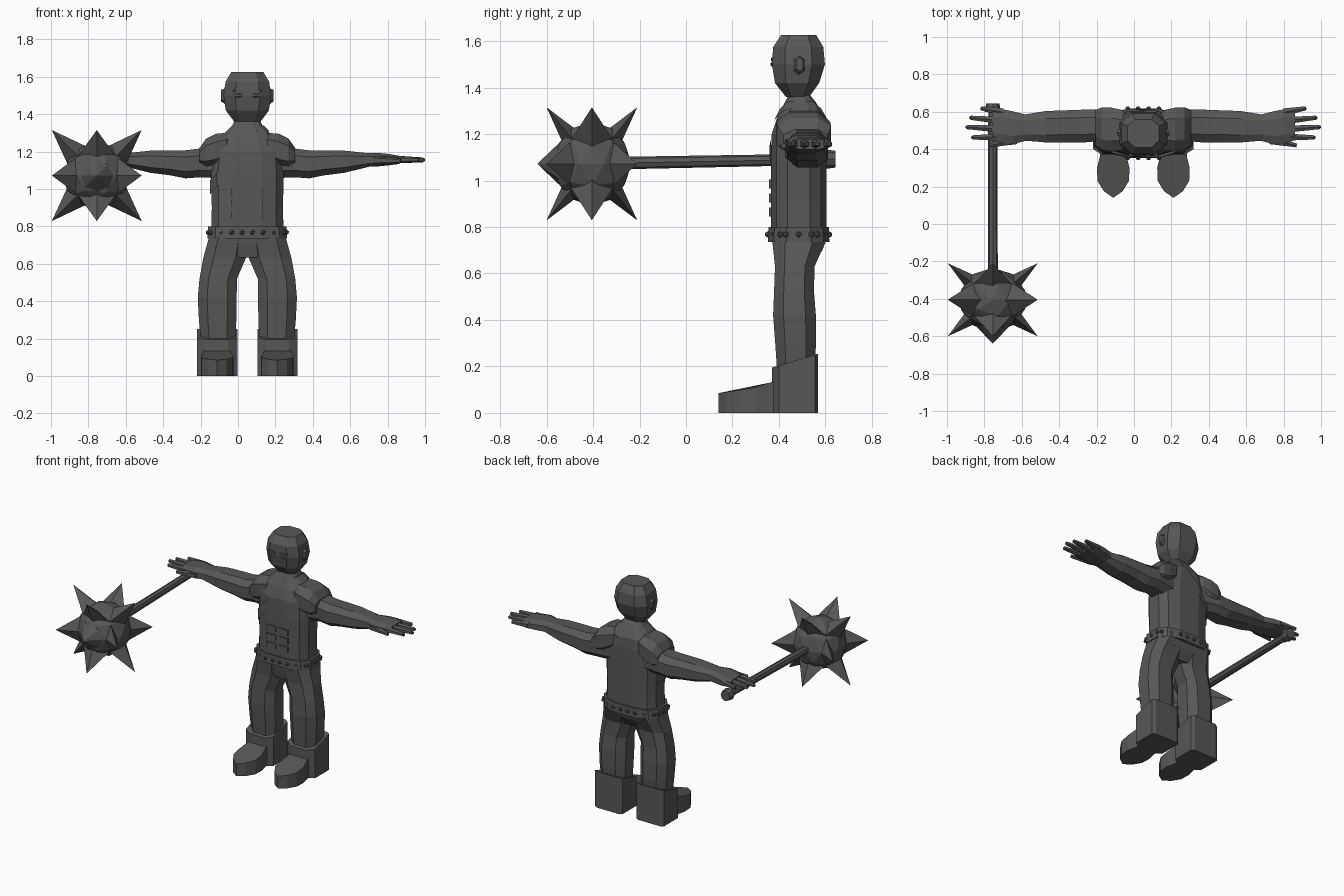
import bpy, bmesh, math
from mathutils import Vector, Matrix

if "Cube" in bpy.data.objects:
    bpy.data.objects.remove(bpy.data.objects["Cube"])

CX = 0.05  # body mirror plane
mat = bpy.data.materials.new("dark grey")
mat.diffuse_color = (0.1, 0.096, 0.092, 1)
mat.use_nodes = True
mat.node_tree.nodes["Principled BSDF"].inputs["Base Color"].default_value = mat.diffuse_color


def finish(name, bm):
    bmesh.ops.recalc_face_normals(bm, faces=bm.faces)
    me = bpy.data.meshes.new(name)
    bm.to_mesh(me)
    bm.free()
    me.materials.append(mat)
    ob = bpy.data.objects.new(name, me)
    bpy.context.collection.objects.link(ob)
    return ob


def bridge(bm, loops):
    n = len(loops[0])
    for a, b in zip(loops, loops[1:]):
        for i in range(n):
            j = (i + 1) % n
            bm.faces.new((a[i], a[j], b[j], b[i]))
    bm.faces.new(loops[0])
    bm.faces.new(loops[-1])


def loft(bm, rings, n=8, axis='z', s=1, p=0.75, grow=0):
    """rings: (position, centre 1, centre 2, radius 1, radius 2)"""
    top = math.cos(math.pi / n) ** p
    sp = lambda v: math.copysign(abs(v) ** p, v) / top
    loops = []
    for t, c1, c2, r1, r2 in rings:
        loop = []
        for i in range(n):
            a = 2 * math.pi * (i + 0.5) / n
            u = c1 + (r1 + grow) * sp(math.cos(a))
            v = c2 + (r2 + grow) * sp(math.sin(a))
            co = (u, v, t) if axis == 'z' else (t, u, v)
            loop.append(bm.verts.new((CX + s * (co[0] - CX), co[1], co[2])))
        loops.append(loop)
    bridge(bm, loops)


def tube(bm, a, b, r1, r2, n=6, s=1):
    a, b = Vector(a), Vector(b)
    for v in (a, b):
        v.x = CX + s * (v.x - CX)
    d = b - a
    m = Matrix.Translation((a + b) / 2) @ d.to_track_quat('Z', 'Y').to_matrix().to_4x4()
    bmesh.ops.create_cone(bm, cap_ends=True, segments=n, radius1=r1, radius2=r2,
                          depth=d.length, matrix=m)


def box(bm, c, size, rot=0):
    m = Matrix.Translation(c) @ Matrix.Rotation(rot, 4, 'Y') @ Matrix.Diagonal((*size, 1))
    bmesh.ops.create_cube(bm, size=1, matrix=m)


def ball(bm, c, r, sub=1):
    m = Matrix.Translation(c) @ Matrix.Diagonal((*r, 1))
    bmesh.ops.create_icosphere(bm, subdivisions=sub, radius=1, matrix=m)


def prism(bm, outline, top):
    low = [bm.verts.new((x, y, 0)) for x, y in outline]
    high = [bm.verts.new((x, y, top(y))) for x, y in outline]
    bridge(bm, [low, high])


# torso and neck
torso = [(0.74, CX, .485, .195, .12), (0.9, CX, .485, .19, .12),
         (1.08, CX, .485, .195, .12), (1.2, CX, .487, .185, .118),
         (1.27, CX, .495, .15, .103), (1.34, CX, .492, .08, .065),
         (1.37, CX, .488, .067, .044), (1.43, CX, .488, .065, .044)]
bm = bmesh.new()
loft(bm, torso, 12, p=0.7)
finish("torso", bm)

# diagonal strap, a slice of a slightly larger torso
bm = bmesh.new()
loft(bm, torso[:6], 12, p=0.7, grow=0.007)
nrm = Vector((0.73, 0, -0.68)).normalized()
for side in (1, -1):
    bmesh.ops.bisect_plane(bm, geom=bm.verts[:] + bm.edges[:] + bm.faces[:],
                           plane_co=Vector((0, 0, 1.17)) + nrm * 0.025 * side,
                           plane_no=nrm * side, clear_outer=True)
finish("chest_strap", bm)

# stomach muscles
bm = bmesh.new()
for i in range(3):
    for sx in (-1, 1):
        box(bm, (CX + sx * .047, .366, .865 + i * .06), (.075, .016, .038))
finish("stomach_muscles", bm)

# belt with studs
bm = bmesh.new()
loft(bm, [(.735, CX, .485, .213, .132), (.8, CX, .485, .21, .13)], 12, p=0.7)
finish("belt", bm)
bm = bmesh.new()
for i in range(8):
    k = (i - 3.5) / 3.5
    for sy in (-1, 1):
        depth = .132 - .052 * max(0, abs(k) - .42) / .58
        ball(bm, (CX + k * .195, .485 + sy * depth, .768), (.014,) * 3)
for y in (.43, .485, .54):
    for sx in (-1, 1):
        ball(bm, (CX + sx * .21, y, .768), (.014,) * 3)
finish("belt_studs", bm)

# hips
bm = bmesh.new()
loft(bm, [(.75, CX, .487, .2, .118), (.7, CX, .482, .2, .105), (.635, CX, .466, .09, .075)])
finish("hips", bm)

# head, ears, eyes and brows
bm = bmesh.new()
loft(bm, [(1.36, CX, .48, .07, .05), (1.42, CX, .478, .115, .095), (1.5, CX, .484, .128, .114),
          (1.575, CX, .483, .116, .108), (1.627, CX, .485, .085, .075)], 8)
finish("head", bm)
bm = bmesh.new()
for sx in (-1, 1):
    loft(bm, [(CX + .115, .485, 1.495, .028, .04), (CX + .14, .49, 1.5, .014, .028)], 6, 'x', sx)
finish("ears", bm)
bm = bmesh.new()
for sx in (-1, 1):
    ball(bm, (CX + sx * .046, .371, 1.5), (.03, .008, .011))
    box(bm, (CX + sx * .046, .371, 1.522), (.06, .012, .008), sx * -.1)
finish("eyes", bm)

for s, side in ((1, "left"), (-1, "right")):
    # arm
    bm = bmesh.new()
    loft(bm, [(.15, .5, 1.14, .09, .085), (.3, .527, 1.14, .085, .077), (.38, .523, 1.132, .088, .075),
              (.46, .522, 1.14, .086, .067), (.57, .52, 1.146, .084, .059),
              (.7, .515, 1.155, .068, .036)], 8, 'x', s)
    finish(side + "_arm", bm)

    # hand
    bm = bmesh.new()
    loft(bm, [(.67, .515, 1.155, .068, .036), (.75, .515, 1.157, .088, .036),
              (.81, .525, 1.157, .09, .03), (.86, .528, 1.156, .08, .022)], 8, 'x', s)
    for y0, x1, y1 in ((.598, .92, .62), (.552, .98, .57), (.507, 1.0, .52), (.465, .97, .465)):
        tube(bm, (.8, y0, 1.158), (.94 * x1 + .05, y1 - .002, 1.156), .023, .013, 6, s)
        tube(bm, (.94 * x1 + .05, y1 - .002, 1.156), (x1, y1, 1.155), .013, .005, 6, s)
    tube(bm, (.73, .45, 1.153), (.87, .42, 1.15), .027, .012, 6, s)
    finish(side + "_hand", bm)

    # shoulder pad
    bm = bmesh.new()
    loft(bm, [(.135, .5, 1.23, .085, .055), (.165, .502, 1.225, .108, .075),
              (.22, .505, 1.205, .117, .09), (.27, .51, 1.19, .114, .08),
              (.305, .515, 1.175, .095, .045)], 8, 'x', s)
    finish(side + "_shoulder_pad", bm)

    # leg
    bm = bmesh.new()
    loft(bm, [(.745, CX + .1, .488, .104, .117), (.63, CX + .122, .468, .114, .085),
              (.52, CX + .156, .465, .1, .086), (.42, CX + .161, .467, .104, .092),
              (.3, CX + .159, .472, .1, .088), (.18, CX + .156, .472, .092, .08)], 8, 'z', s)
    finish(side + "_leg", bm)

    # boot shaft and pointed foot
    bm = bmesh.new()
    c = CX + s * .161
    prism(bm, [(c + x, y) for x, y in ((-.107, .40), (-.06, .37), (.06, .37), (.107, .40),
                                       (.107, .555), (.085, .568), (-.085, .568), (-.107, .555))],
          lambda y: .195 + (y - .37) * .3)
    finish(side + "_boot", bm)
    bm = bmesh.new()
    half = ((.07, .40), (.072, .36), (.087, .30), (.084, .23), (.05, .175))
    outline = [(c + x, y) for x, y in half] + [(c, .14)] + [(c - x, y) for x, y in reversed(half)]
    prism(bm, outline, lambda y: .085 + (y - .14) * .15 + max(0, y - .3) * .2)
    finish(side + "_foot", bm)

# mace handle and knob
bm = bmesh.new()
tube(bm, (-.755, -.3, 1.075), (-.755, .62, 1.092), .027, .024, 8)
tube(bm, (-.755, .6, 1.092), (-.755, .643, 1.092), .042, .036, 8)
finish("mace_handle", bm)

# mace head
C = Vector((-.755, -.405, 1.072))
bm = bmesh.new()
ball(bm, C, (.18, .17, .18), 2)
finish("mace_ball", bm)

# twelve spikes towards the cube edges, plus one at the front
bm = bmesh.new()
R = Vector((.24, .195, .243))
for ax in range(3):
    for s1 in (-1, 1):
        for s2 in (-1, 1):
            d = R.copy()
            d[ax] = 0
            d[(ax + 1) % 3] *= s1
            d[(ax + 2) % 3] *= s2
            wide = Vector((0, 0, 0))
            wide[ax] = 1
            z = d.normalized()
            flat = z.cross(wide)
            rw, rf = (.095, .075) if ax == 1 else (.1, .045)
            base = [bm.verts.new(C + z * .135 + v) for v in
                    (wide * rw, flat * rf, -wide * rw, -flat * rf)]
            tip = bm.verts.new(C + d)
            for i in range(4):
                bm.faces.new((base[i], base[(i + 1) % 4], tip))
            bm.faces.new(base)
tube(bm, C + Vector((0, -.13, 0)), C + Vector((0, -.235, 0)), .1, 0, 8)
finish("mace_spikes", bm)
